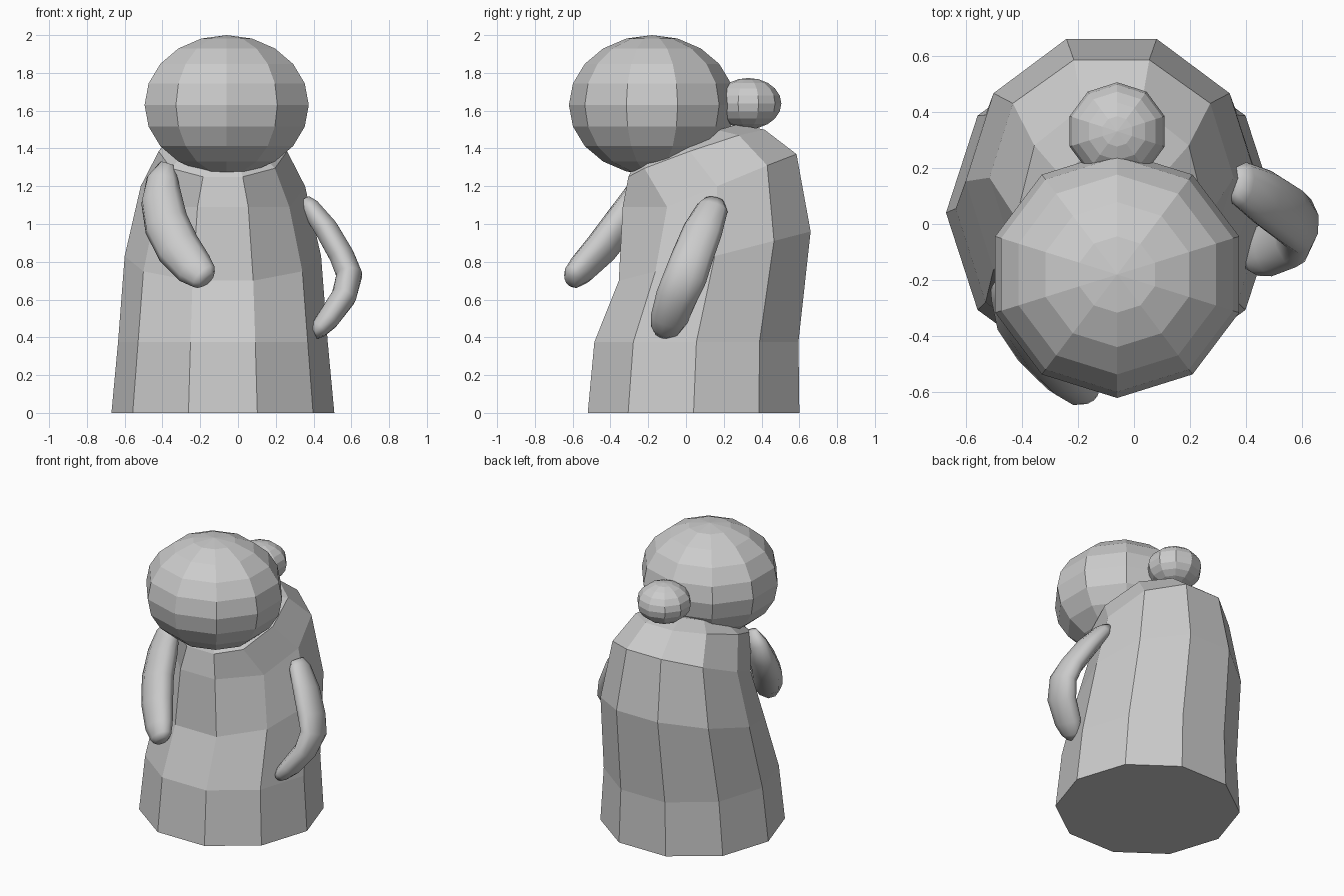
import bpy, bmesh, math
from mathutils import Vector

if "Cube" in bpy.data.objects:
    bpy.data.objects.remove(bpy.data.objects["Cube"])

CX = -0.08      # the figure's own axis
SIDES = 10


def finish(bm, name, smooth):
    bmesh.ops.recalc_face_normals(bm, faces=bm.faces[:])
    me = bpy.data.meshes.new(name)
    bm.to_mesh(me)
    bm.free()
    for p in me.polygons:
        p.use_smooth = smooth
    ob = bpy.data.objects.new(name, me)
    bpy.context.collection.objects.link(ob)
    return ob


def skin(rings, name, smooth):
    """Bridge a stack of equal rings and cap both ends."""
    bm = bmesh.new()
    vs = [[bm.verts.new(p) for p in r] for r in rings]
    n = len(vs[0])
    for a, b in zip(vs, vs[1:]):
        for i in range(n):
            j = (i + 1) % n
            bm.faces.new((a[i], a[j], b[j], b[i]))
    bm.faces.new(vs[0][::-1])
    bm.faces.new(vs[-1])
    return finish(bm, name, smooth)


def ball(name, loc, size):
    bpy.ops.mesh.primitive_uv_sphere_add(segments=SIDES, ring_count=10, radius=1, location=loc)
    ob = bpy.context.object
    ob.name = name
    ob.scale = size
    return ob


def regular(y, z, ry, tilt):
    """Side profile of a tilted ring, front to back, as (y, z) pairs."""
    return [(y + s * ry, z + s * tilt) for s in (-0.951, -0.588, 0, 0.588, 0.951)]


def body_ring(rx, profile):
    pts = []
    for i in range(SIDES):
        a = 2 * math.pi * i / SIDES
        row = [-0.951, -0.588, 0, 0.588, 0.951]
        k = min(range(5), key=lambda q: abs(row[q] - math.sin(a)))
        pts.append((CX + rx * math.cos(a), *profile[k]))
    return pts


def arm(name, path, wide_dir, wide, thin, sides=10):
    """Flattened tube along a path with per-point taper."""
    pts = [Vector(p[:3]) for p in path]
    rings = []
    for i, c in enumerate(pts):
        t = (pts[min(i + 1, len(pts) - 1)] - pts[max(i - 1, 0)]).normalized()
        w = Vector(wide_dir)
        w = (w - t * w.dot(t)).normalized()
        n = t.cross(w)
        f = path[i][3]
        rings.append([c + w * wide * f * math.cos(2 * math.pi * k / sides)
                      + n * thin * f * math.sin(2 * math.pi * k / sides) for k in range(sides)])
    return skin(rings, name, True)


# Robe: leaning, tilting ten-sided stack
skin([
    body_ring(0.59, regular(0.04, 0.0, 0.589, 0)),
    body_ring(0.555, regular(0.055, 0.375, 0.568, 0)),
    body_ring(0.52, regular(0.152, 0.83, 0.534, 0.137)),
    body_ring(0.435, [(-0.335, 1.09), (-0.10, 1.09), (0.165, 1.20), (0.43, 1.31), (0.585, 1.37)]),
    body_ring(0.34, [(-0.305, 1.25), (-0.22, 1.295), (0.02, 1.385), (0.28, 1.47), (0.415, 1.50)]),
    body_ring(0.22, regular(0.01, 1.45, 0.27, 0.08)),
], "body", False)

# Head and hair bun
ball("head", (-0.06, -0.18, 1.63), (0.457, 0.44, 0.37))
ball("hair_bun", (-0.06, 0.33, 1.638), (0.178, 0.175, 0.135))

# Arm bowed out at the side
arm("right_arm", [
    (0.355, 0.15, 1.125, 0.5), (0.385, 0.14, 1.085, 0.8), (0.47, 0.09, 0.97, 1.0),
    (0.55, 0.035, 0.83, 1.05), (0.59, 0.0, 0.73, 1.08), (0.56, -0.05, 0.615, 1.05),
    (0.475, -0.09, 0.495, 0.95), (0.425, -0.11, 0.44, 0.75), (0.40, -0.125, 0.415, 0.45),
], (0, 1, 0), 0.105, 0.065)

# Arm reaching across the front
arm("left_arm", [
    (-0.375, -0.20, 1.32, 0.35), (-0.40, -0.21, 1.24, 0.8), (-0.405, -0.26, 1.13, 1.05),
    (-0.38, -0.35, 1.0, 1.12), (-0.315, -0.45, 0.87, 1.1), (-0.23, -0.55, 0.765, 0.95),
    (-0.18, -0.60, 0.72, 0.72), (-0.165, -0.615, 0.705, 0.45),
], (0.8, 0, 0.6), 0.108, 0.078)
